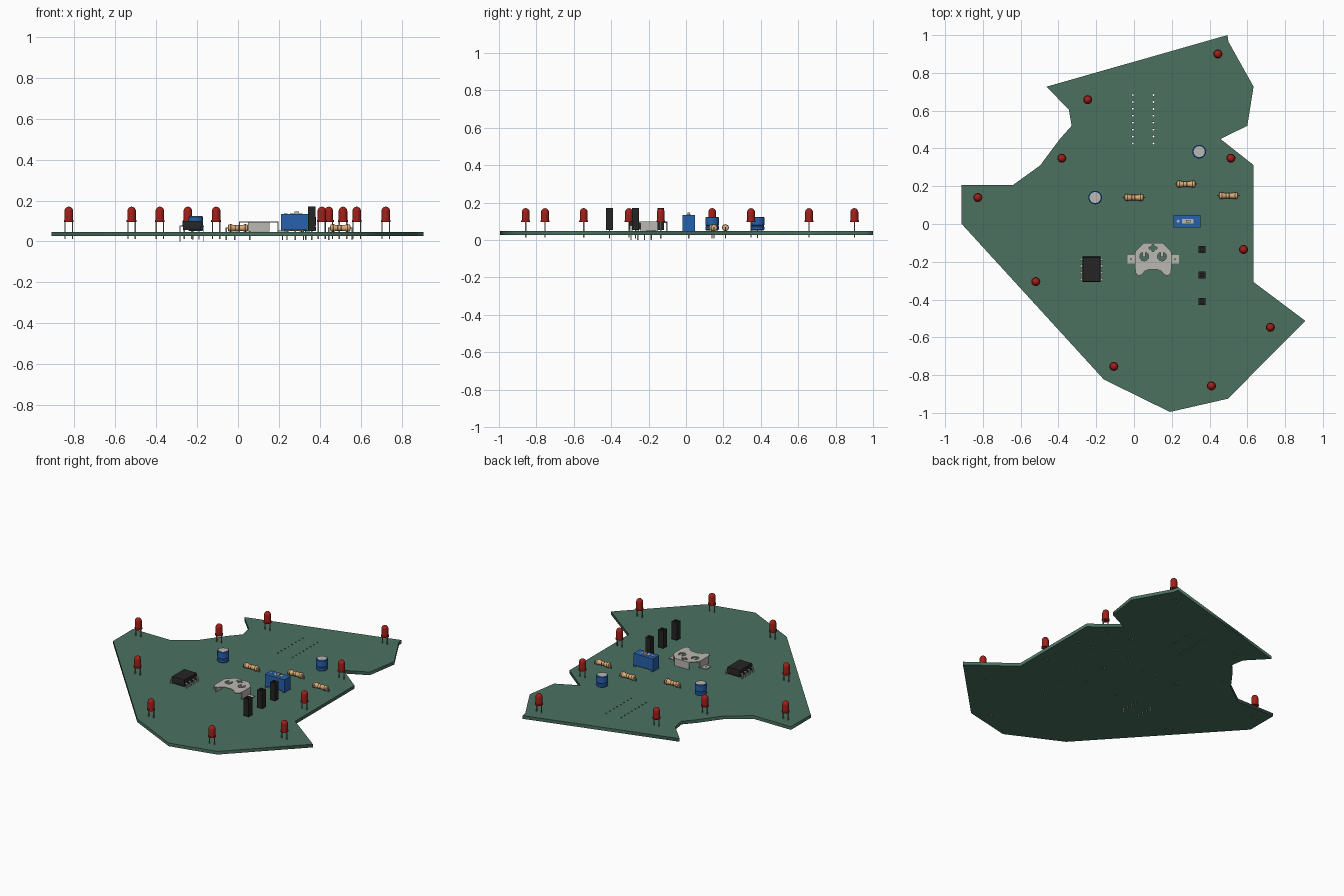
import bpy, bmesh, math
from mathutils import Matrix, Vector

if "Cube" in bpy.data.objects:
    bpy.data.objects.remove(bpy.data.objects["Cube"])


def mat(name, rgb):
    m = bpy.data.materials.new(name)
    m.diffuse_color = (*rgb, 1)
    m.use_nodes = True
    m.node_tree.nodes["Principled BSDF"].inputs["Base Color"].default_value = m.diffuse_color
    return m


GREEN = mat("board_green", (0.07, 0.165, 0.118))
RED = mat("red", (0.36, 0.014, 0.01))
BLUE = mat("blue", (0.02, 0.12, 0.42))
BLACK = mat("black", (0.018, 0.018, 0.018))
TAN = mat("tan", (0.68, 0.42, 0.19))
BROWN = mat("brown", (0.2, 0.07, 0.03))
SILVER = mat("silver", (0.5, 0.48, 0.45))
LEAD = mat("lead", (0.25, 0.25, 0.24))


def finish(bm, name, m, smooth=False):
    bmesh.ops.recalc_face_normals(bm, faces=bm.faces)
    me = bpy.data.meshes.new(name)
    bm.to_mesh(me)
    bm.free()
    ob = bpy.data.objects.new(name, me)
    bpy.context.collection.objects.link(ob)
    me.materials.append(m)
    if smooth:
        bpy.ops.object.select_all(action='DESELECT')
        bpy.context.view_layer.objects.active = ob
        ob.select_set(True)
        bpy.ops.object.shade_smooth_by_angle(angle=math.radians(35))
    return ob


def boxes(name, items, m, taper=1.0):
    """Each item is (x0, x1, y0, y1, z0, z1); taper narrows the top."""
    bm = bmesh.new()
    for x0, x1, y0, y1, z0, z1 in items:
        c = Vector(((x0 + x1) / 2, (y0 + y1) / 2, (z0 + z1) / 2))
        s = Matrix.Diagonal((x1 - x0, y1 - y0, z1 - z0, 1))
        vs = bmesh.ops.create_cube(bm, size=1, matrix=Matrix.Translation(c) @ s)['verts']
        for v in vs:
            if v.co.z > c.z:
                v.co.x = c.x + (v.co.x - c.x) * taper
                v.co.y = c.y + (v.co.y - c.y) * taper
    return finish(bm, name, m)


def lathe(name, profile, loc, m, n=20, along_x=False):
    """Spin (radius, height) points about z, or about x."""
    bm = bmesh.new()
    rings = [[bm.verts.new((r * math.cos(2 * math.pi * i / n), r * math.sin(2 * math.pi * i / n), h))
              for i in range(n)] for r, h in profile]
    for a, b in zip(rings, rings[1:]):
        for i in range(n):
            bm.faces.new((a[i], a[(i + 1) % n], b[(i + 1) % n], b[i]))
    bm.faces.new(rings[0])
    bm.faces.new(rings[-1])
    if along_x:
        bm.transform(Matrix.Rotation(math.pi / 2, 4, 'Y'))
    bm.transform(Matrix.Translation(loc))
    return finish(bm, name, m, True)


def plate(name, outlines, z0, z1, m):
    """Flat sheet with holes: the first outline is the edge, the rest are cut out."""
    cu = bpy.data.curves.new(name, 'CURVE')
    cu.dimensions, cu.fill_mode, cu.extrude = '2D', 'BOTH', (z1 - z0) / 2
    for pts in outlines:
        sp = cu.splines.new('POLY')
        sp.points.add(len(pts) - 1)
        for p, (x, y) in zip(sp.points, pts):
            p.co = (x, y, 0, 1)
        sp.use_cyclic_u = True
    cu.materials.append(m)
    ob = bpy.data.objects.new(name, cu)
    ob.location.z = (z0 + z1) / 2
    bpy.context.collection.objects.link(ob)
    bpy.ops.object.select_all(action='DESELECT')
    bpy.context.view_layer.objects.active = ob
    ob.select_set(True)
    bpy.ops.object.convert(target='MESH')


def circle(x, y, r, n):
    return [(x + r * math.cos(2 * math.pi * i / n), y + r * math.sin(2 * math.pi * i / n)) for i in range(n)]


def pin(x, y, z0, z1, w=0.003):
    return (x - w, x + w, y - w, y + w, z0, z1)


# Board with two rows of drilled holes
Z0, Z1 = 0.026, 0.047
edge = [(0.495, 1.0), (0.5, 0.965), (0.633, 0.727), (0.6, 0.52), (0.458, 0.45), (0.633, 0.312),
        (0.633, -0.307), (0.907, -0.513), (0.497, -0.925), (0.19, -0.995), (-0.16, -0.823),
        (-0.912, 0.0), (-0.912, 0.207), (-0.64, 0.207), (-0.497, 0.31), (-0.395, 0.447),
        (-0.33, 0.52), (-0.345, 0.605), (-0.463, 0.727)]
holes = [circle(x, 0.426 + i * 0.0367, 0.005, 10) for x in (-0.006, 0.103) for i in range(8)]
plate("circuit_board", [edge] + holes, Z0, Z1, GREEN)

# Lamps around the rim
lamps = [(0.444, 0.9), (-0.245, 0.658), (-0.382, 0.348), (-0.827, 0.14), (0.513, 0.348),
         (0.58, -0.135), (-0.52, -0.305), (0.722, -0.547), (-0.107, -0.754), (0.41, -0.857)]
dome = [(0.021 * math.cos(a), 0.148 + 0.022 * math.sin(a)) for a in (math.radians(15 * k) for k in range(6))]
lamp = [(0.024, 0.096), (0.024, 0.104), (0.021, 0.104)] + dome + [(0.002, 0.17)]
for x, y in lamps:
    lathe("lamp", lamp, (x, y, 0), RED)
    boxes("lamp_legs", [pin(x + s * 0.018, y, 0.012, 0.098) for s in (-1, 1)], LEAD)

# Capacitors
can = [(0.032, 0.052), (0.036, 0.056), (0.036, 0.07), (0.032, 0.075), (0.036, 0.08),
       (0.036, 0.119), (0.033, 0.122), (0.029, 0.122)]
for x, y in [(0.345, 0.383), (-0.206, 0.14)]:
    lathe("capacitor_can", can, (x, y, 0), BLUE, 24)
    lathe("capacitor_top", [(0.029, 0.118), (0.029, 0.1235)], (x, y, 0), SILVER, 24)
    boxes("capacitor_legs", [pin(x + s * 0.015, y, 0.01, 0.055) for s in (-1, 1)], LEAD)

# Resistors with colour bands and bent leads
body = [(0.009, -0.05), (0.016, -0.047), (0.018, -0.04), (0.018, -0.03), (0.0145, -0.024)]
body += [(r, -h) for r, h in reversed(body)]
for x, y in [(0.0, 0.14), (0.275, 0.211), (0.5, 0.15)]:
    c = (x, y, 0.066)
    lathe("resistor_body", body, c, TAN, 16, True)
    for h, r in ((-0.035, 0.0184), (-0.012, 0.0149), (0.004, 0.0149), (0.035, 0.0184)):
        lathe("resistor_band", [(r, h - 0.003), (r, h + 0.003)], c, BROWN, 16, True)
    boxes("resistor_leads", [(x - 0.06, x + 0.06, y - 0.003, y + 0.003, 0.063, 0.069)]
          + [pin(x + s * 0.057, y, 0.008, 0.069) for s in (-1, 1)], LEAD)

# Trimmer block with screw and slider window
tx, ty = 0.28, 0.015
boxes("trimmer_body", [(tx - 0.071, tx + 0.071, ty - 0.033, ty + 0.033, 0.057, 0.134)], BLUE)
boxes("trimmer_feet", [(tx + s * 0.064 - 0.007, tx + s * 0.064 + 0.007, ty - 0.033, ty + 0.033, 0.048, 0.057)
                       for s in (-1, 1)], BLUE)
boxes("trimmer_window", [(tx - 0.025, tx + 0.035, ty - 0.012, ty + 0.012, 0.13, 0.136)], SILVER)
boxes("trimmer_slider", [(tx - 0.005, tx + 0.018, ty - 0.007, ty + 0.007, 0.134, 0.147)], SILVER)
lathe("trimmer_screw", [(0.008, 0.13), (0.008, 0.137)], (tx - 0.046, ty, 0), SILVER, 12)
boxes("trimmer_legs", [pin(tx + d, ty, 0.008, 0.06) for d in (-0.04, 0, 0.04)], LEAD)

# Tall sockets with an open square top
for y in (-0.135, -0.269, -0.41):
    x, a, b = 0.36, 0.0185, 0.008
    boxes("socket_walls", [(x - a, x - b, y - a, y + a, 0.053, 0.17), (x + b, x + a, y - a, y + a, 0.053, 0.17),
                           (x - b, x + b, y - a, y - b, 0.053, 0.17), (x - b, x + b, y + b, y + a, 0.053, 0.17)], BLACK)
    boxes("socket_floor", [(x - b, x + b, y - b, y + b, 0.053, 0.15)], BLACK)
    boxes("socket_pin", [pin(x, y, 0.008, 0.055)], LEAD)

# Eight-legged chip
cx, cy = -0.225, -0.24
boxes("chip_lower", [(cx - 0.044, cx + 0.044, cy - 0.064, cy + 0.064, 0.056, 0.074)], BLACK)
boxes("chip_upper", [(cx - 0.048, cx + 0.048, cy - 0.067, cy + 0.067, 0.074, 0.1)], BLACK, 0.95)
legs = []
for s in (-1, 1):
    for i in range(4):
        y = cy + (i - 1.5) * 0.036
        xs = sorted((cx + s * 0.04, cx + s * 0.06))
        xo = sorted((cx + s * 0.056, cx + s * 0.06))
        legs += [(*xs, y - 0.007, y + 0.007, 0.073, 0.078), (*xo, y - 0.007, y + 0.007, 0.047, 0.078),
                 (*xo, y - 0.003, y + 0.003, 0.0, 0.047)]
boxes("chip_legs", legs, SILVER)

# Coin cell clip: pierced top sheet, folded walls and feet
hx, hy = 0.101, -0.172
half = [(0.052, -0.102), (0.094, -0.144), (0.094, -0.258), (0.08, -0.273), (0.06, -0.27), (0.045, -0.25), (0.02, -0.24)]
outline = [(hx + x, y) for x, y in half] + [(hx - x, y) for x, y in reversed(half)]
cut = []
for s in (-1, 1):
    # ring opening with a spring finger reaching in from the top
    arc = [(0.024 * math.sin(a), 0.024 * math.cos(a)) for a in (math.radians(20 + 32 * k) for k in range(11))]
    cut.append([(hx + s * 0.047 + x, hy + y) for x, y in arc + [(-0.008, -0.004), (0.008, -0.004)]])
w, l = 0.006, 0.022
cross = [(w, l), (w, w), (l, w), (l, -w), (w, -w), (w, -l), (-w, -l), (-w, -w), (-l, -w), (-l, w), (-w, w), (-w, l)]
cut.append([(hx + x, -0.127 + y * 0.85) for x, y in cross])
plate("clip_top", [outline] + cut, 0.092, 0.098, SILVER)
boxes("clip_back_wall", [(hx - 0.052, hx + 0.052, -0.106, -0.1, 0.049, 0.098)], SILVER)
for s in (-1, 1):
    wall = sorted((hx + s * 0.091, hx + s * 0.097))
    boxes("clip_side_wall", [(*wall, -0.242, -0.15, 0.049, 0.098)], SILVER)
    x = hx + s * 0.114
    plate("clip_foot", [[(x - 0.022, -0.21), (x + 0.022, -0.21), (x + 0.022, -0.163), (x - 0.022, -0.163)],
                        circle(x + s * 0.003, -0.187, 0.006, 10)], 0.047, 0.053, SILVER)
    boxes("clip_pin", [pin(x + s * 0.003, -0.187, 0.008, 0.05)], LEAD)
